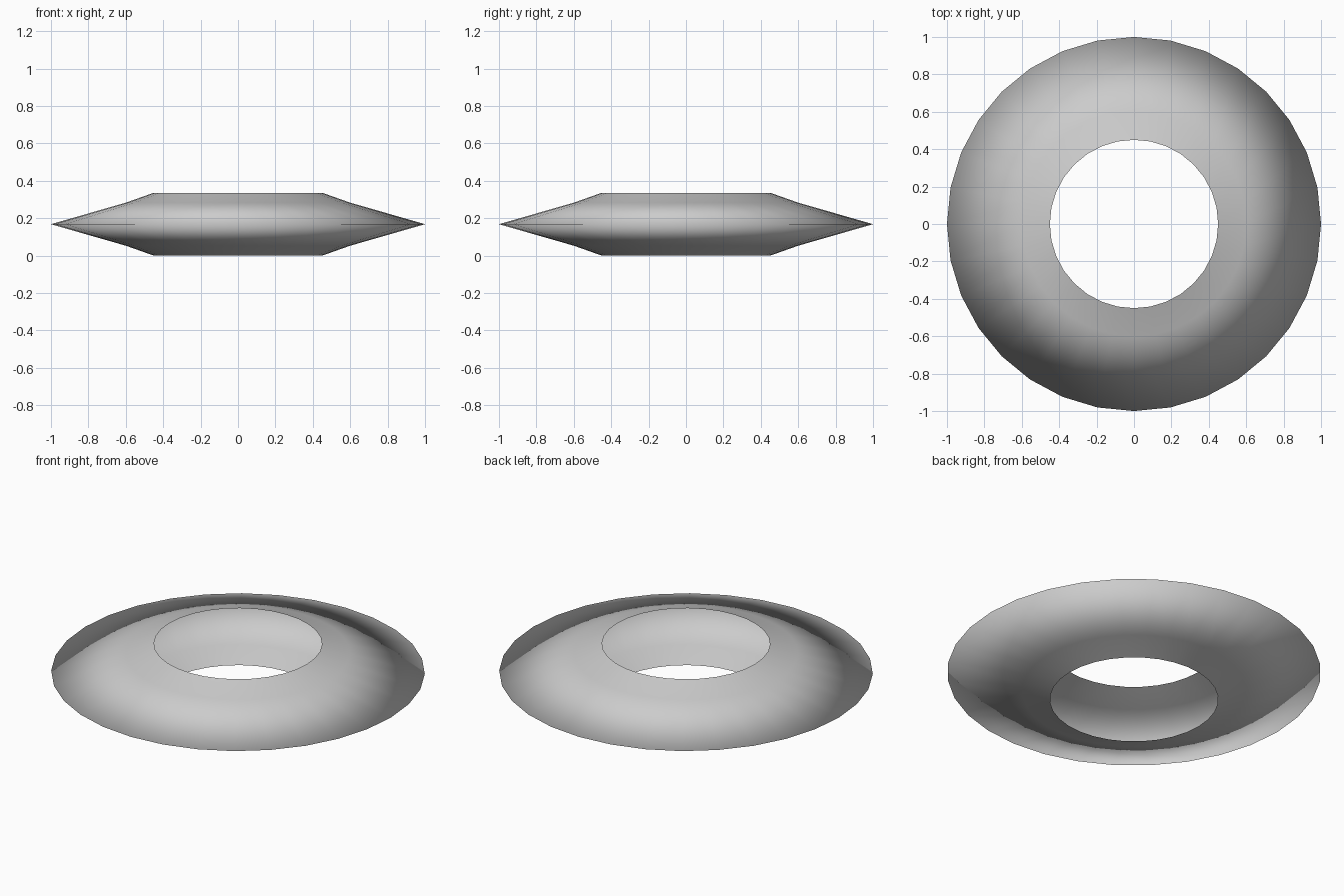
import bpy, bmesh, math

if "Cube" in bpy.data.objects:
    bpy.data.objects.remove(bpy.data.objects["Cube"])

SIDES = 32
MID = 0.168

# Ring profile (radius, height): hole edge, shoulder, sharp rim, and mirrored underside
upper = [(0.45, 2 * MID), (0.60, MID + 0.115), (1.0, MID)]
profile = upper + [(r, 2 * MID - z) for r, z in reversed(upper[:-1])]

bm = bmesh.new()
rings = []
for r, z in profile:
    rings.append([bm.verts.new((r * math.cos(2 * math.pi * i / SIDES),
                                r * math.sin(2 * math.pi * i / SIDES), z))
                  for i in range(SIDES)])

# Outer shell, left open at the central hole
for a, b in zip(rings, rings[1:]):
    for i in range(SIDES):
        j = (i + 1) % SIDES
        face = bm.faces.new((a[i], b[i], b[j], a[j]))
        face.smooth = True

mesh = bpy.data.meshes.new("ring_shell")
bm.to_mesh(mesh)
bm.free()
ring = bpy.data.objects.new("ring_shell", mesh)
bpy.context.collection.objects.link(ring)
